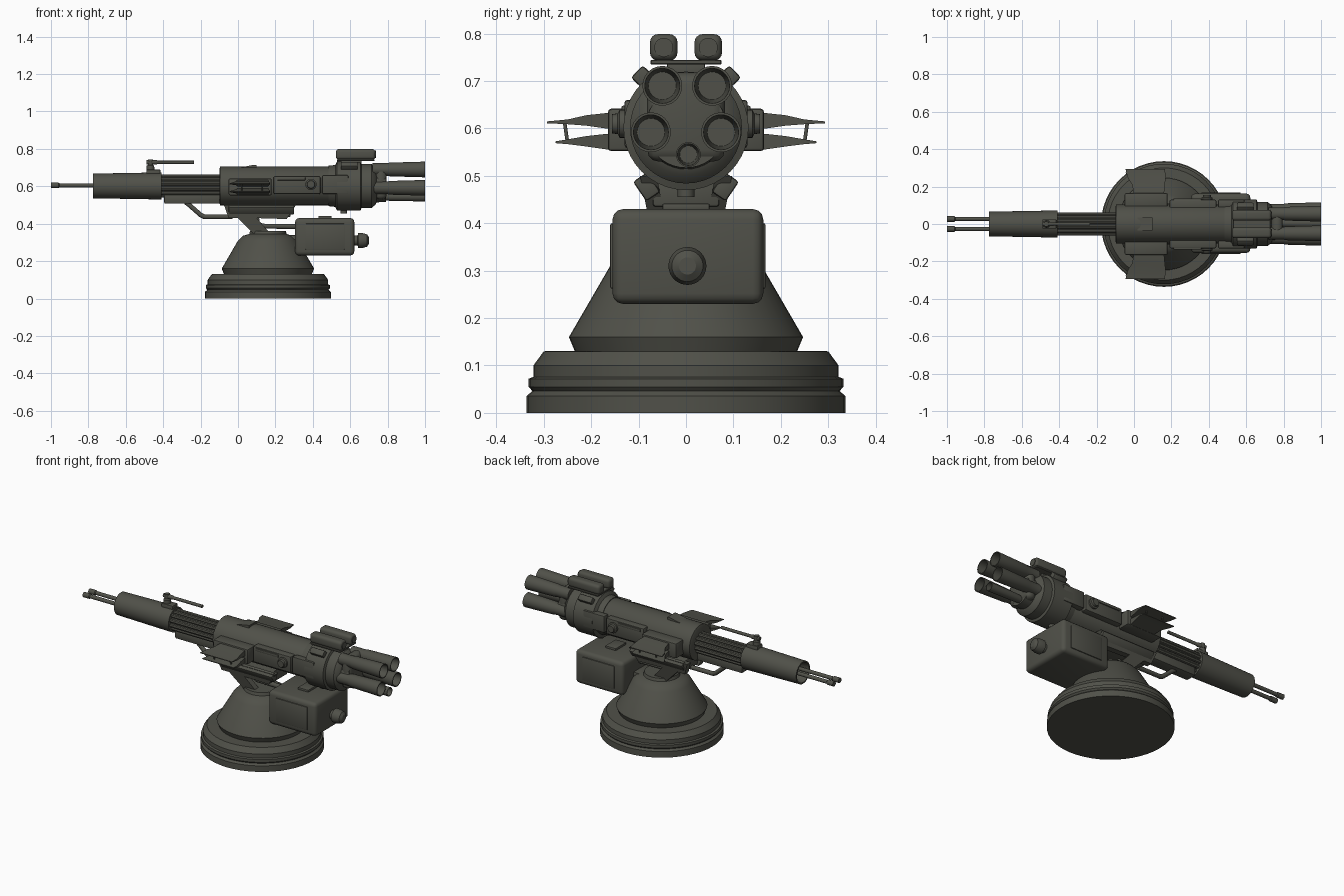
import bpy, bmesh, math
from mathutils import Vector, Matrix

cube = bpy.data.objects.get("Cube")
if cube:
    bpy.data.objects.remove(cube, do_unlink=True)

COLOUR = (0.08, 0.081, 0.066, 1)
olive = bpy.data.materials.new("dark olive metal")
olive.use_nodes = True
olive.diffuse_color = COLOUR
bsdf = next(n for n in olive.node_tree.nodes if n.type == "BSDF_PRINCIPLED")
bsdf.inputs["Base Color"].default_value = COLOUR
bsdf.inputs["Roughness"].default_value = 0.6


def finish(name, bm):
    bmesh.ops.recalc_face_normals(bm, faces=bm.faces)
    mesh = bpy.data.meshes.new(name)
    bm.to_mesh(mesh)
    bm.free()
    mesh.materials.append(olive)
    ob = bpy.data.objects.new(name, mesh)
    bpy.context.collection.objects.link(ob)
    bpy.ops.object.select_all(action="DESELECT")
    ob.select_set(True)
    bpy.context.view_layer.objects.active = ob
    bpy.ops.object.shade_smooth_by_angle(angle=math.radians(32))
    return ob


def skin(bm, rings):
    """Bridge rings of points and cap both ends."""
    loops = [[bm.verts.new(p) for p in ring] for ring in rings]
    n = len(loops[0])
    for a, b in zip(loops, loops[1:]):
        for i in range(n):
            bm.faces.new((a[i], a[(i + 1) % n], b[(i + 1) % n], b[i]))
    bm.faces.new(loops[0])
    bm.faces.new(loops[-1])


def lathe(name, origin, axis, profile, sides=32):
    """Turn (distance, radius) pairs around an axis."""
    turn = Vector((0, 0, 1)).rotation_difference(Vector(axis)).to_matrix()
    rings = []
    for d, r in profile:
        ring = []
        for i in range(sides):
            a = math.tau * i / sides
            ring.append(Vector(origin) + turn @ Vector((r * math.cos(a), r * math.sin(a), d)))
        rings.append(ring)
    bm = bmesh.new()
    skin(bm, rings)
    return finish(name, bm)


def box(name, x, y, z, bevel=0.006, segments=2, roll=0):
    """Bevelled block from axis ranges, rolled about its own x axis."""
    bm = bmesh.new()
    bmesh.ops.create_cube(bm, size=1)
    size = [b - a for a, b in (x, y, z)]
    bmesh.ops.scale(bm, vec=size, verts=bm.verts)
    if bevel:
        bmesh.ops.bevel(bm, geom=bm.edges[:], offset=bevel, segments=segments,
                        affect="EDGES", profile=0.5)
    bmesh.ops.rotate(bm, verts=bm.verts, matrix=Matrix.Rotation(roll, 3, "X"))
    bmesh.ops.translate(bm, verts=bm.verts, vec=[(a + b) / 2 for a, b in (x, y, z)])
    return finish(name, bm)


def prism(name, outline, y0, y1, flare=0):
    """Extrude an x-z outline along y; flare pushes the upper points outward."""
    bm = bmesh.new()
    low = min(z for _, z in outline)
    skin(bm, [[(x, y + flare * (z - low), z) for x, z in outline] for y in (y0, y1)])
    return finish(name, bm)


def slab(name, sections):
    """Loft rectangles given as (y, x0, x1, z0, z1)."""
    bm = bmesh.new()
    skin(bm, [[(a, y, c), (b, y, c), (b, y, d), (a, y, d)] for y, a, b, c, d in sections])
    return finish(name, bm)


def pipe(name, points, radius):
    curve = bpy.data.curves.new(name, "CURVE")
    curve.dimensions = "3D"
    curve.bevel_depth = radius
    curve.bevel_resolution = 3
    curve.use_fill_caps = True
    spline = curve.splines.new("POLY")
    spline.points.add(len(points) - 1)
    for sp, p in zip(spline.points, points):
        sp.co = (*p, 1)
    curve.materials.append(olive)
    ob = bpy.data.objects.new(name, curve)
    bpy.context.collection.objects.link(ob)
    return ob


X, Z = (1, 0, 0), (0, 0, 1)
AXIS = (0, 0, 0.602)

# Pedestal
lathe("pedestal", (0.16, 0, 0), Z, [
    (0, 0.336), (0.036, 0.336), (0.046, 0.324), (0.055, 0.332), (0.072, 0.332),
    (0.076, 0.322), (0.1, 0.322), (0.13, 0.3), (0.131, 0.235), (0.16, 0.247),
    (0.31, 0.16), (0.335, 0.135), (0.345, 0.1), (0.362, 0.095)], 48)

# Cradle
arm = [(-0.075, 0.5), (0.31, 0.5), (0.26, 0.425), (0.1, 0.43), (0.17, 0.35),
       (0.09, 0.34), (0, 0.43), (-0.05, 0.43)]
for s, side in ((1, "left"), (-1, "right")):
    prism(side + "_cradle_arm", arm, s * 0.03, s * 0.065, s * 0.2)
    box(side + "_cradle_rail", (-0.05, 0.3), (s * 0.083 - 0.018, s * 0.083 + 0.018),
        (0.452, 0.502), 0.006, roll=-s * 0.6)
box("cradle_bridge", (-0.04, 0.28), (-0.07, 0.07), (0.435, 0.5))
pipe("feed_pipe", [(0.1, 0, 0.43), (0.105, 0, 0.4), (0.13, 0, 0.387), (0.32, 0, 0.385)], 0.014)

# Ammunition box
box("ammo_box", (0.305, 0.622), (-0.155, 0.163), (0.23, 0.43), 0.022, 3)
box("ammo_box_bracket", (0.2, 0.32), (-0.06, 0.06), (0.29, 0.34))
box("ammo_box_lid", (0.43, 0.5), (-0.05, 0.05), (0.425, 0.442), 0.004)
for s, side in ((1, "left"), (-1, "right")):
    c = 0.004 + s * 0.159
    box(side + "_ammo_panel", (0.36, 0.57), (c - 0.005, c + 0.005), (0.262, 0.4), 0.004)
lathe("ammo_box_knob", (0.615, 0.003, 0.31), X, [
    (0, 0.026), (0.025, 0.026), (0.026, 0.04), (0.05, 0.04), (0.075, 0.033), (0.085, 0.018)])

# Receiver and rear ring
lathe("receiver", AXIS, X, [(-0.1, 0.09), (-0.095, 0.104), (0.49, 0.104), (0.5, 0.1), (0.54, 0.1)])
lathe("rear_ring", AXIS, X, [
    (0.485, 0.108), (0.52, 0.112), (0.53, 0.132), (0.655, 0.132), (0.66, 0.118),
    (0.715, 0.118), (0.735, 0.1), (0.74, 0.088), (0.79, 0.085)], 40)
box("nozzle_plate", (0.735, 0.795), (-0.082, 0.082), (0.53, 0.718), 0.025, 3)
for s, side in ((1, "left"), (-1, "right")):
    box(side + "_ring_lug", (0.55, 0.64), (s * 0.088 - 0.018, s * 0.088 + 0.018),
        (0.683, 0.727), 0.006, roll=-s * 0.8)
    box(side + "_ring_side_block", (0.45, 0.59), (s * 0.11 - 0.02, s * 0.11 + 0.02),
        (0.56, 0.66))
lathe("ring_bottom_stud", (0.565, 0, 0.455), Z, [(0, 0.018), (0.03, 0.018)], 16)

# Exhaust nozzles
for name, y, z, r in (("upper_left", 0.055, 0.69, 0.042), ("upper_right", -0.05, 0.69, 0.042),
                      ("lower_left", 0.074, 0.592, 0.042), ("lower_right", -0.074, 0.592, 0.042),
                      ("bottom", 0.005, 0.545, 0.026)):
    lathe(name + "_nozzle", (0, y, z), X, [
        (0.72, r * 0.8), (0.8, r * 0.8), (0.81, r * 0.87), (1, r), (1, r * 0.88),
        (0.85, r * 0.7), (0.85, 0.002)], 24)

# Twin scopes with mount
box("scope_plate", (0.53, 0.73), (-0.075, 0.075), (0.735, 0.745), 0.002, 1)
box("scope_mount", (0.55, 0.66), (-0.04, 0.04), (0.71, 0.738), 0.003)
for s, side in ((1, "left"), (-1, "right")):
    c = s * 0.047
    box(side + "_scope", (0.523, 0.735), (c - 0.029, c + 0.029), (0.743, 0.799), 0.017, 4)
    lathe(side + "_scope_lens", (0.733, c, 0.771), X, [(0, 0.02), (0.004, 0.02)], 20)

# Barrel shroud with hollow muzzle
lathe("barrel_shroud", AXIS, X, [
    (-0.7, 0.045), (-0.775, 0.058), (-0.775, 0.066), (-0.43, 0.072), (-0.41, 0.072),
    (-0.408, 0.052), (-0.09, 0.052)])
for i in range(12):
    a = math.tau * (i + 0.5) / 12
    lathe("cooling_rod", (0, 0.053 * math.cos(a), 0.602 + 0.053 * math.sin(a)), X,
          [(-0.415, 0.011), (-0.09, 0.011)], 8)
for s, side in ((1, "left"), (-1, "right")):
    lathe(side + "_barrel", (0, s * 0.027, 0.605), X, [
        (-1, 0.009), (-1, 0.015), (-0.96, 0.015), (-0.955, 0.011), (-0.69, 0.011)], 16)

# Front sight
lathe("sight_post", (-0.468, 0, 0.66), Z, [(0, 0.022), (0.05, 0.02), (0.055, 0.014), (0.083, 0.014)], 16)
lathe("sight_rod", (0, 0, 0.728), X, [
    (-0.49, 0.012), (-0.435, 0.012), (-0.43, 0.009), (-0.235, 0.009)], 12)
box("sight_clamp", (-0.49, -0.415), (-0.025, 0.025), (0.655, 0.69), 0.005)

# Under-barrel block and grip
box("under_barrel_block", (-0.395, -0.09), (-0.035, 0.035), (0.507, 0.56), 0.008)
pipe("grip", [(-0.28, 0, 0.515), (-0.26, 0, 0.5), (-0.2, 0, 0.447), (-0.18, 0, 0.437),
              (-0.03, 0, 0.437)], 0.013)

# Top latch
prism("top_latch", [(0.01, 0.69), (0.02, 0.702), (0.085, 0.715), (0.098, 0.715), (0.098, 0.69)],
      -0.035, 0.035)

# Side housings, dials and split fins
for s, side in ((1, "left"), (-1, "right")):
    box(side + "_fin_root", (-0.05, 0.18), (s * 0.125 - 0.04, s * 0.125 + 0.04), (0.552, 0.642), 0.008)
    box(side + "_side_housing", (0.19, 0.44), (s * 0.1 - 0.03, s * 0.1 + 0.03), (0.558, 0.655), 0.008)
    box(side + "_housing_rib", (0.21, 0.36), (s * 0.13 - 0.006, s * 0.13 + 0.006), (0.632, 0.648), 0.003)
    lathe(side + "_dial", (0.39, s * 0.12, 0.61), (0, s, 0), [
        (0, 0.03), (0.02, 0.03), (0.024, 0.022), (0.036, 0.02)], 20)
    for layer, mid, tip in (("upper", 0.616, 0.613), ("lower", 0.572, 0.571)):
        slab(side + "_" + layer + "_fin", [
            (s * 0.155, 0, 0.16, mid - 0.018, mid + 0.018),
            (s * 0.21, -0.01, 0.165, mid - 0.01, mid + 0.012),
            (s * 0.25, -0.035, 0.17, tip - 0.004, tip + 0.006),
            (s * (0.293 if layer == "upper" else 0.275), -0.045, 0.165, tip - 0.002, tip + 0.002)])
    for x in (0.02, 0.13):
        pipe(side + "_fin_strut", [(x, s * 0.25, 0.57), (x, s * 0.256, 0.612)], 0.004)
